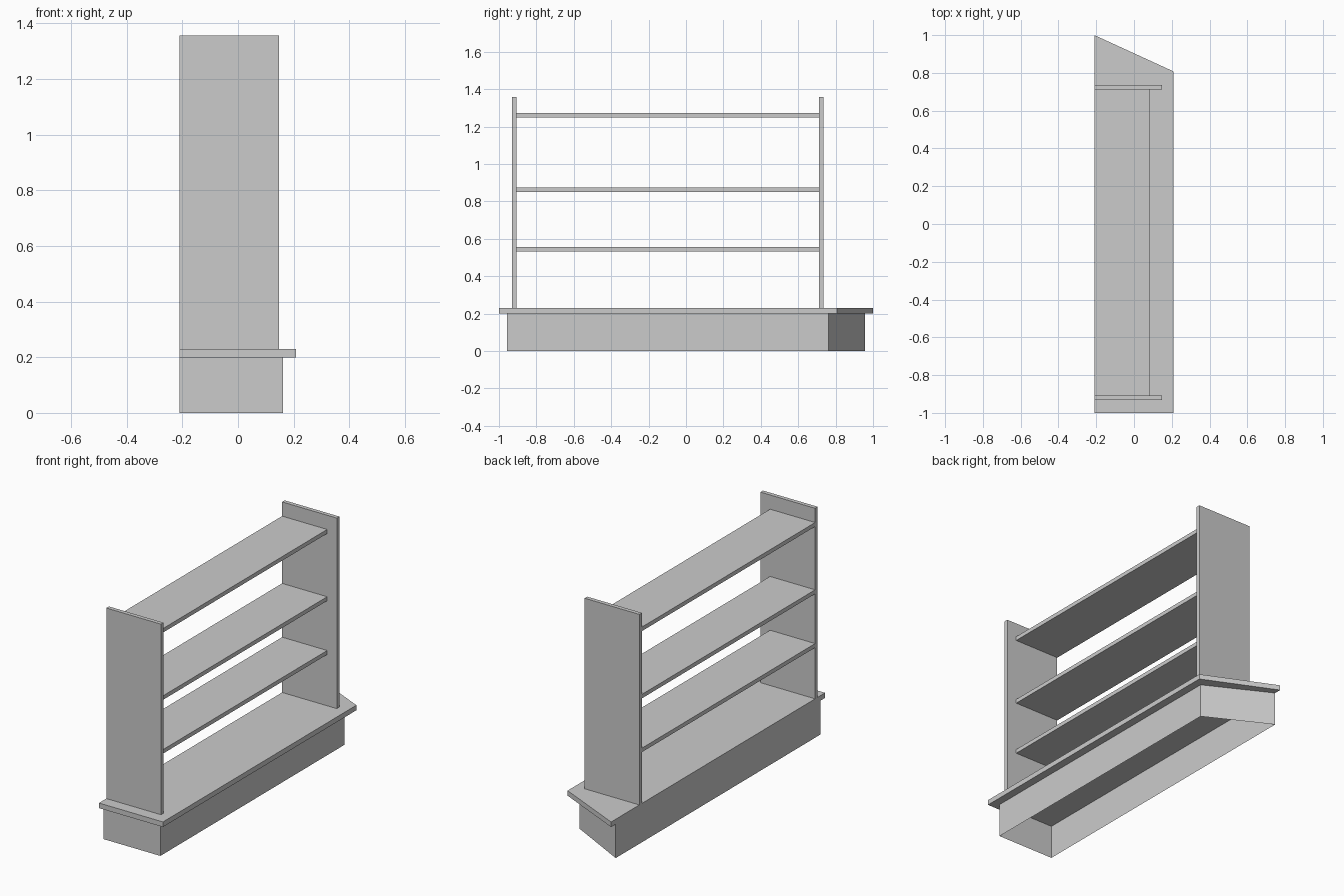
import bpy, bmesh

if "Cube" in bpy.data.objects:
    bpy.data.objects.remove(bpy.data.objects["Cube"])


def prism(name, outline, z0, z1, caps=True):
    """Extrude an xy outline (counter-clockwise) from z0 to z1."""
    bm = bmesh.new()
    low = [bm.verts.new((x, y, z0)) for x, y in outline]
    high = [bm.verts.new((x, y, z1)) for x, y in outline]
    n = len(outline)
    for i in range(n):
        j = (i + 1) % n
        bm.faces.new((low[i], low[j], high[j], high[i]))
    if caps:
        bm.faces.new(low[::-1])
        bm.faces.new(high)
    mesh = bpy.data.meshes.new(name)
    bm.to_mesh(mesh)
    bm.free()
    obj = bpy.data.objects.new(name, mesh)
    bpy.context.collection.objects.link(obj)
    return obj


def board(name, x0, x1, y0, y1, z0, z1):
    return prism(name, [(x0, y0), (x1, y0), (x1, y1), (x0, y1)], z0, z1)


BACK = -0.21

# Hollow plinth: thin walls, open underneath, one slanted end
prism("plinth", [(BACK, -0.957), (0.162, -0.957), (0.162, 0.763), (BACK, 0.957)],
      0.0, 0.2, caps=False)

# Counter slab overhanging the plinth
prism("counter_top", [(BACK, -1.0), (0.209, -1.0), (0.209, 0.808), (BACK, 1.0)],
      0.2, 0.23)

# Upright end panels
for name, y0, y1 in (("left_upright", -0.931, -0.907), ("right_upright", 0.712, 0.736)):
    board(name, BACK, 0.148, y0, y1, 0.23, 1.357)

# Three shelves between the uprights
for i, z in enumerate((0.533, 0.851, 1.249), 1):
    board(f"shelf_{i}", BACK, 0.085, -0.907, 0.712, z, z + 0.024)
